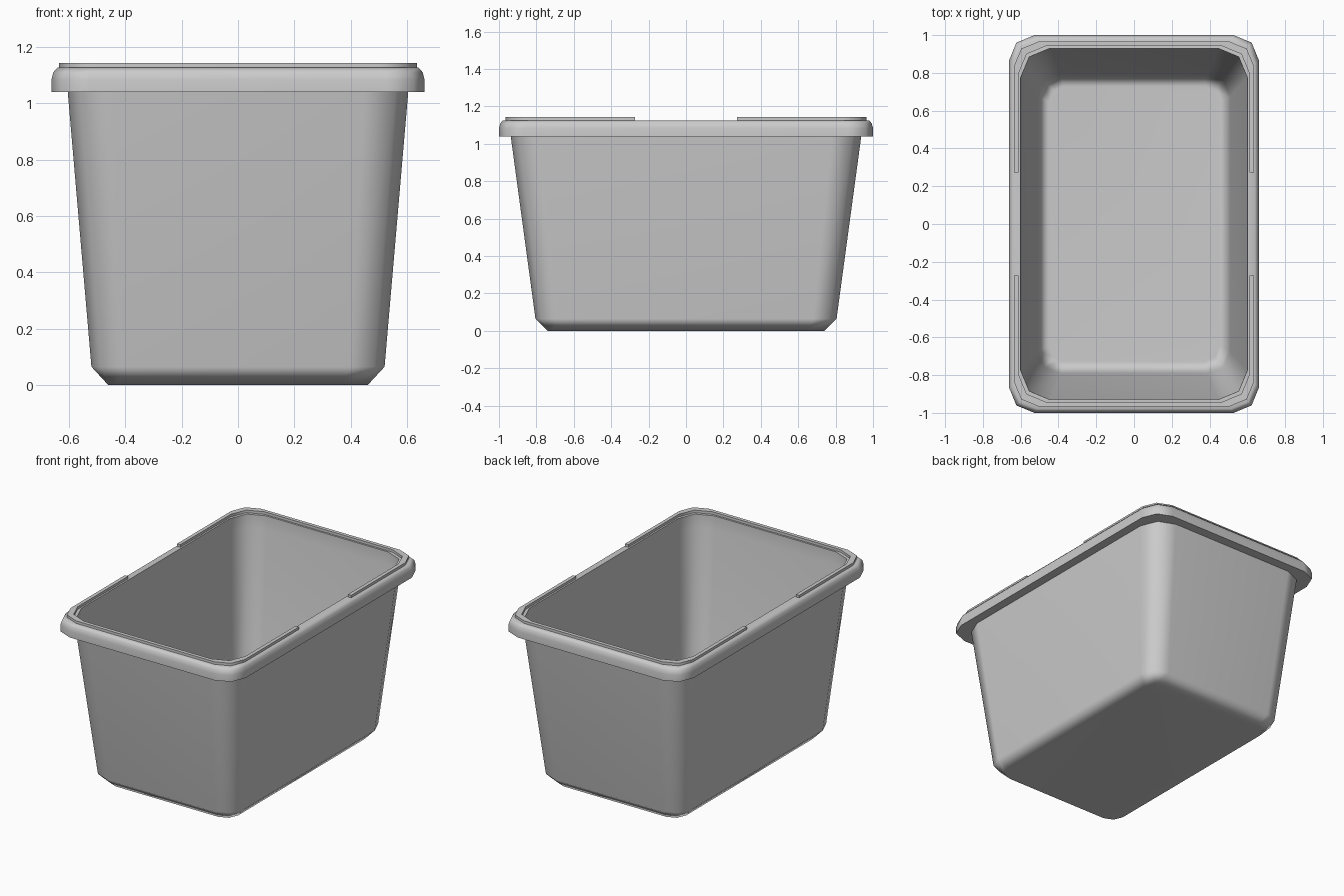
import bpy, bmesh, math

if "Cube" in bpy.data.objects:
    bpy.data.objects.remove(bpy.data.objects["Cube"])


def ring(hx, hy, r, segs=2):
    """Rectangle outline with rounded corners, counter-clockwise from +x side."""
    pts = []
    for k, (sx, sy) in enumerate([(1, 1), (-1, 1), (-1, -1), (1, -1)]):
        for i in range(segs + 1):
            a = math.pi / 2 * (k + i / segs)
            pts.append((sx * (hx - r) + r * math.cos(a),
                        sy * (hy - r) + r * math.sin(a)))
    return pts


def finish(name, bm, angle):
    bmesh.ops.recalc_face_normals(bm, faces=bm.faces)
    mesh = bpy.data.meshes.new(name)
    bm.to_mesh(mesh)
    bm.free()
    ob = bpy.data.objects.new(name, mesh)
    bpy.context.collection.objects.link(ob)
    bpy.ops.object.select_all(action='DESELECT')
    ob.select_set(True)
    bpy.context.view_layer.objects.active = ob
    bpy.ops.object.shade_smooth_by_angle(angle=math.radians(angle))
    ob.modifiers.new("weighted", 'WEIGHTED_NORMAL').keep_sharp = True
    return ob


def bridge(bm, a, b, closed=True):
    n = len(a)
    for i in range(n if closed else n - 1):
        j = (i + 1) % n
        bm.faces.new((a[i], a[j], b[j], b[i]))


# Tub: outer wall, rolled rim and inner wall as one loft (half x, half y, radius, z)
profile = [
    (0.46, 0.74, 0.085, 0.0),
    (0.52, 0.805, 0.125, 0.065),
    (0.604, 0.937, 0.155, 1.04),
    (0.662, 1.0, 0.135, 1.04),
    (0.662, 1.0, 0.135, 1.083),
    (0.655, 0.993, 0.132, 1.11),
    (0.64, 0.978, 0.128, 1.126),
    (0.60, 0.93, 0.155, 1.126),
    (0.597, 0.928, 0.155, 1.04),
    (0.51, 0.793, 0.12, 0.075),
    (0.45, 0.728, 0.08, 0.013),
]
bm = bmesh.new()
loops = [[bm.verts.new((x, y, z)) for x, y in ring(hx, hy, r)]
         for hx, hy, r, z in profile]
for a, b in zip(loops, loops[1:]):
    bridge(bm, a, b)
bm.faces.new(loops[0][::-1])
bm.faces.new(loops[-1])
finish("tub", bm, 50)

# Lid ridge: raised lip around each end, open in the middle of the long sides
GAP = 0.272


def end_path(hx, hy, r):
    return [(hx, GAP)] + ring(hx, hy, r)[:6] + [(-hx, GAP)]


for name, s in (("back_ridge", 1), ("front_ridge", -1)):
    bm = bmesh.new()
    outer, inner = end_path(0.635, 0.966, 0.13), end_path(0.611, 0.942, 0.145)
    section = [(outer, 1.12), (outer, 1.143), (inner, 1.143), (inner, 1.12)]
    rows = [[bm.verts.new((x, y * s, z)) for x, y in path] for path, z in section]
    for a, b in zip(rows, rows[1:] + rows[:1]):
        bridge(bm, a, b, closed=False)
    for end in (0, -1):
        bm.faces.new([row[end] for row in rows])
    finish(name, bm, 50)
